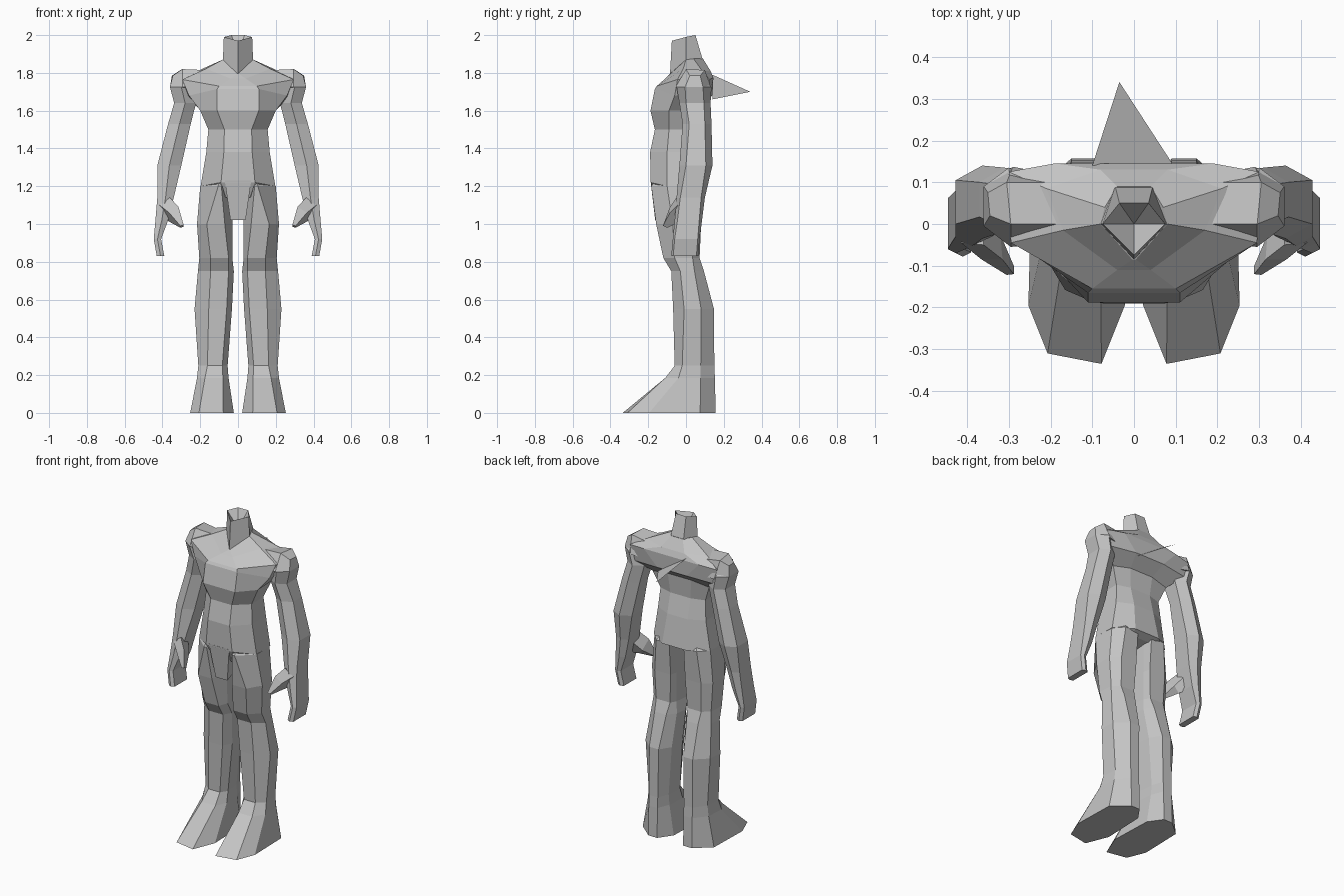
import bpy, bmesh

grey = bpy.data.materials.new("plain grey")
grey.diffuse_color = (0.55, 0.55, 0.55, 1)


def make(name, verts, faces):
    """Flat shaded mesh object from points and faces."""
    bm = bmesh.new()
    vs = [bm.verts.new(v) for v in verts]
    for f in faces:
        bm.faces.new([vs[i] for i in f])
    bmesh.ops.recalc_face_normals(bm, faces=bm.faces)
    me = bpy.data.meshes.new(name)
    bm.to_mesh(me)
    bm.free()
    me.materials.append(grey)
    ob = bpy.data.objects.new(name, me)
    bpy.context.collection.objects.link(ob)
    return ob


def loft(name, rings):
    """Skin a stack of rings and cap both ends."""
    n = len(rings[0])
    verts = [p for r in rings for p in r]
    faces = [list(range(n)), list(range(len(verts) - n, len(verts)))]
    for k in range(len(rings) - 1):
        for i in range(n):
            j = (i + 1) % n
            faces.append((k * n + i, k * n + j, k * n + n + j, k * n + n + i))
    return make(name, verts, faces)


def flip(points, s):
    return [(x * s, y, z) for x, y, z in points]


# Torso and shoulder yoke: half rings run front, front side, back side, back
half_rings = [
    [(.06, -.15, 1.14), (.13, -.09, 1.15), (.13, .03, 1.18), (.07, .07, 1.18)],
    [(.09, -.187, 1.22), (.198, -.10, 1.2), (.195, .04, 1.2), (.085, .115, 1.2)],
    [(.075, -.19, 1.38), (.168, -.10, 1.38), (.165, .04, 1.38), (.07, .085, 1.38)],
    [(.072, -.165, 1.5), (.157, -.09, 1.5), (.155, .03, 1.5), (.07, .055, 1.5)],
    [(.11, -.188, 1.60), (.20, -.09, 1.6), (.195, .05, 1.6), (.08, .065, 1.62)],
    [(.11, -.165, 1.715), (.26, -.06, 1.68), (.27, .12, 1.67), (.1, .14, 1.68)],
    [(.10, -.155, 1.73), (.295, -.045, 1.765), (.30, .125, 1.765), (.19, .145, 1.775)],
    [(.04, -.11, 1.77), (.17, -.015, 1.822), (.21, .085, 1.812), (.08, .13, 1.81)],
    [(.004, -.085, 1.795), (.08, 0, 1.87), (.07, .04, 1.875), (.04, .09, 1.875)],
]
loft("torso", [r + flip(r[::-1], -1) for r in half_rings])

# Neck: angular tube with a sunken top
base = [(0, -.085, 1.79), (.08, 0, 1.86), (.045, .09, 1.865), (-.045, .09, 1.865), (-.08, 0, 1.86)]
top = [(0, -.075, 1.97), (.075, 0, 1.99), (.035, .05, 2.0), (-.035, .05, 2.0), (-.075, 0, 1.99)]
make("neck", base + top + [(0, 0, 1.9)],
     [(i, (i + 1) % 5, 5 + (i + 1) % 5, 5 + i) for i in range(5)]
     + [(5 + i, 5 + (i + 1) % 5, 10) for i in range(5)])

# Thin pointed flap sticking out behind the yoke, tilted sideways
make("rear_point", [(.095, .14, 1.66), (-.035, .34, 1.70), (-.1, .14, 1.79)], [(0, 1, 2)])

# Front flap between the legs
loft("front_flap", [
    [(-.07, -.188, 1.23), (.07, -.188, 1.23), (.06, -.05, 1.23), (-.06, -.05, 1.23)],
    [(-.04, -.163, 1.02), (.04, -.163, 1.02), (.03, -.1, 1.03), (-.03, -.1, 1.03)]])

# Legs: z, front x in/out, front y, side x in/out, side y front/back, back x in/out, back y
leg_rows = [
    (0, .078, .207, -.335, .022, .253, -.195, .075, .09, .15, .157),
    (.185, .08, .175, -.11, .05, .217, -.04, .077, .09, .15, .153),
    (.25, .083, .162, -.06, .055, .21, -.02, .078, .09, .15, .15),
    (.55, .06, .155, -.068, .032, .23, -.01, .08, .085, .15, .148),
    (.75, .05, .145, -.078, .022, .212, -.03, .045, .07, .15, .095),
    (.82, .05, .145, -.12, .03, .205, -.06, .035, .06, .155, .072),
    (1.0, .07, .165, -.158, .03, .217, -.07, .035, .05, .16, .08),
    (1.2, .088, .105, -.184, .03, .2, -.10, .035, .05, .14, .095),
    (1.25, .085, .10, -.15, .05, .15, -.08, .02, .05, .11, .06),
]

# Arms: z, x in/out, y front/back, bevel
arm_rows = [
    (1.765, .26, .335, .01, .09, .02),
    (1.725, .24, .36, -.05, .135, .045),
    (1.64, .222, .338, -.035, .13, .035),
    (1.53, .25, .37, -.018, .135, .035),
    (1.31, .30, .427, -.035, .14, .035),
    (1.14, .34, .427, -.05, .10, .02),
    (1.02, .37, .437, -.06, .085, .015),
    (.92, .407, .446, -.07, .072, .01),
    (.83, .39, .43, -.078, .065, .01),
]

# Shoulder cap and thumb, as four-sided rings
cap = [
    [(.17, -.04, 1.74), (.18, .0, 1.815), (.21, .10, 1.80), (.2, .12, 1.70)],
    [(.295, -.055, 1.725), (.295, .0, 1.82), (.305, .10, 1.815), (.29, .137, 1.71)],
    [(.36, -.005, 1.725), (.345, .02, 1.785), (.35, .075, 1.785), (.36, .09, 1.725)],
]
thumb = [
    [(.36, -.05, 1.14), (.415, -.045, 1.1), (.4, .03, 1.03), (.36, .02, 1.1)],
    [(.315, -.085, 1.09), (.365, -.085, 1.06), (.36, -.035, 1.01), (.32, -.025, 1.04)],
    [(.288, -.12, .995), (.305, -.122, .99), (.305, -.1, .98), (.288, -.1, .985)],
]

for s, side in ((1, "left"), (-1, "right")):
    legs = []
    for z, fi, fo, fy, si, so, y1, y2, bi, bo, by in leg_rows:
        legs.append(flip([(fi, fy, z), (fo, fy + (.025 if z == 0 else 0), z), (so, y1, z),
                          (so - .007, y2, z), (bo, by, z), (bi, by, z),
                          (si + .01, y2, z), (si, y1, z)], s))
    loft(side + "_leg", legs)

    arms = []
    for z, xi, xo, yf, yb, b in arm_rows:
        xm = (xi + xo) / 2
        arms.append(flip([(xm, yf, z), (xo, yf + b, z), (xo, yb - b, z),
                          (xm, yb, z), (xi, yb - b, z), (xi, yf + b, z)], s))
    loft(side + "_arm", arms)
    loft(side + "_shoulder", [flip(r, s) for r in cap])
    loft(side + "_thumb", [flip(r, s) for r in thumb])
